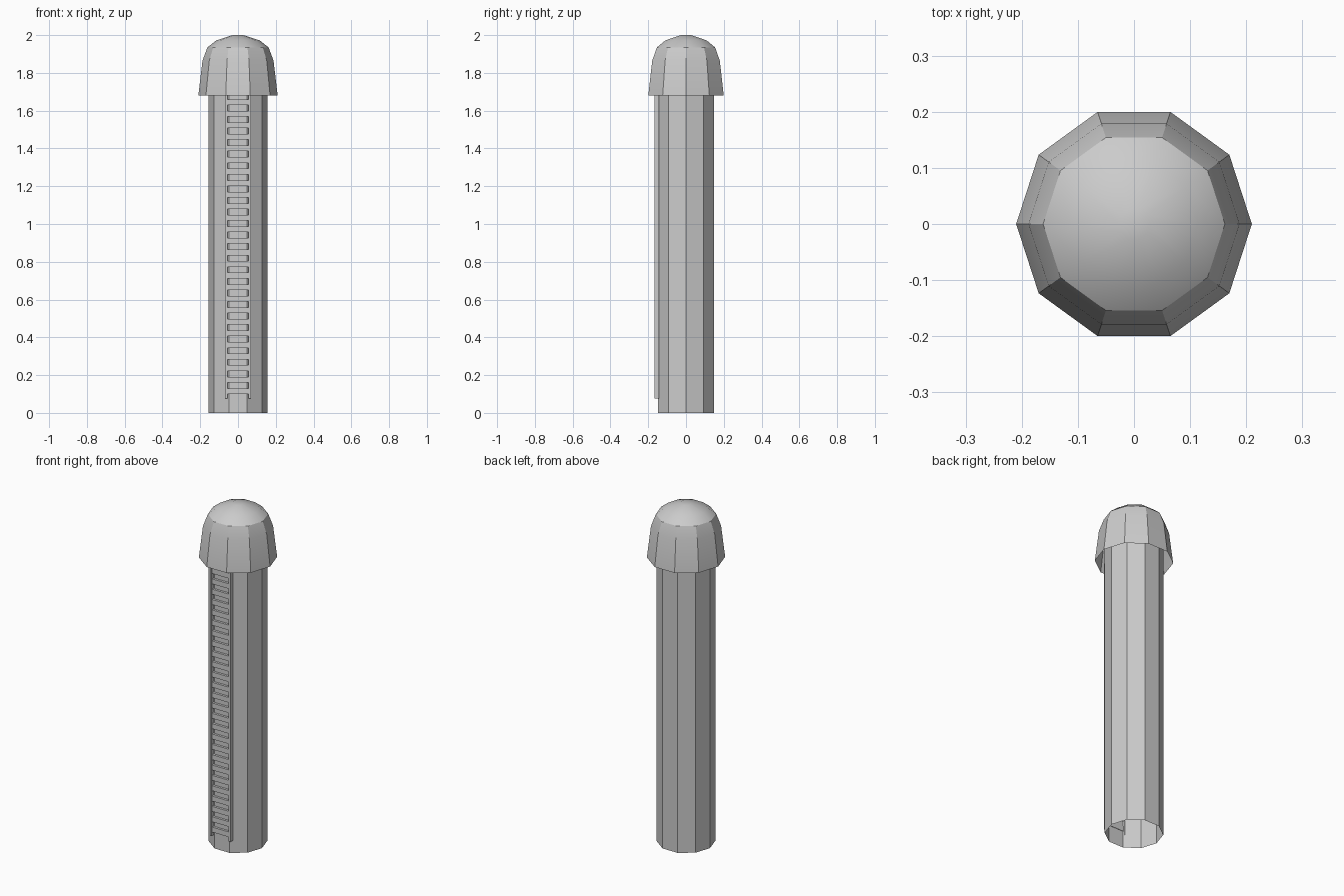
import bpy, bmesh
from math import cos, sin, pi, radians

if "Cube" in bpy.data.objects:
    bpy.data.objects.remove(bpy.data.objects["Cube"])

SIDES = 10


def new_object(name, bm):
    mesh = bpy.data.meshes.new(name)
    bm.to_mesh(mesh)
    bm.free()
    ob = bpy.data.objects.new(name, mesh)
    bpy.context.collection.objects.link(ob)
    return ob


def lathe(name, profile, cap_top=False):
    """Ten-sided open shell from (radius, z) rings, listed bottom to top."""
    bm = bmesh.new()
    rings = [[bm.verts.new((r * cos(2 * pi * i / SIDES), r * sin(2 * pi * i / SIDES), z))
              for i in range(SIDES)] for r, z in profile]
    for lo, hi in zip(rings, rings[1:]):
        for i in range(SIDES):
            j = (i + 1) % SIDES
            bm.faces.new((lo[i], lo[j], hi[j], hi[i]))
    if cap_top:
        bm.faces.new(rings[-1])
    return new_object(name, bm)


def box(bm, x0, x1, y0, y1, z0, z1):
    verts = bmesh.ops.create_cube(bm, size=1)["verts"]
    for v in verts:
        v.co = (x1 if v.co.x > 0 else x0,
                y1 if v.co.y > 0 else y0,
                z1 if v.co.z > 0 else z0)


# tower shaft: open tube running up inside the dome
lathe("tower_shaft", [(0.157, 0), (0.157, 1.78)])

# domed cap, smooth over the top with hard ribs on the steep sides
dome = lathe("dome_cap", [(0.21, 1.68), (0.188, 1.865), (0.162, 1.935),
                          (0.115, 1.972), (0.028, 2.0)], cap_top=True)
bpy.context.view_layer.objects.active = dome
dome.select_set(True)
bpy.ops.object.shade_smooth_by_angle(angle=radians(30))

# ladder rails
bm = bmesh.new()
for s in (-1, 1):
    a, b = sorted((s * 0.056, s * 0.068))
    box(bm, a, b, -0.167, -0.143, 0.077, 1.72)
new_object("ladder_rails", bm)

# ladder rungs
bm = bmesh.new()
for i in range(27):
    z = 0.115 + i * 0.0612
    box(bm, -0.06, 0.06, -0.163, -0.147, z - 0.015, z + 0.015)
new_object("ladder_rungs", bm)
